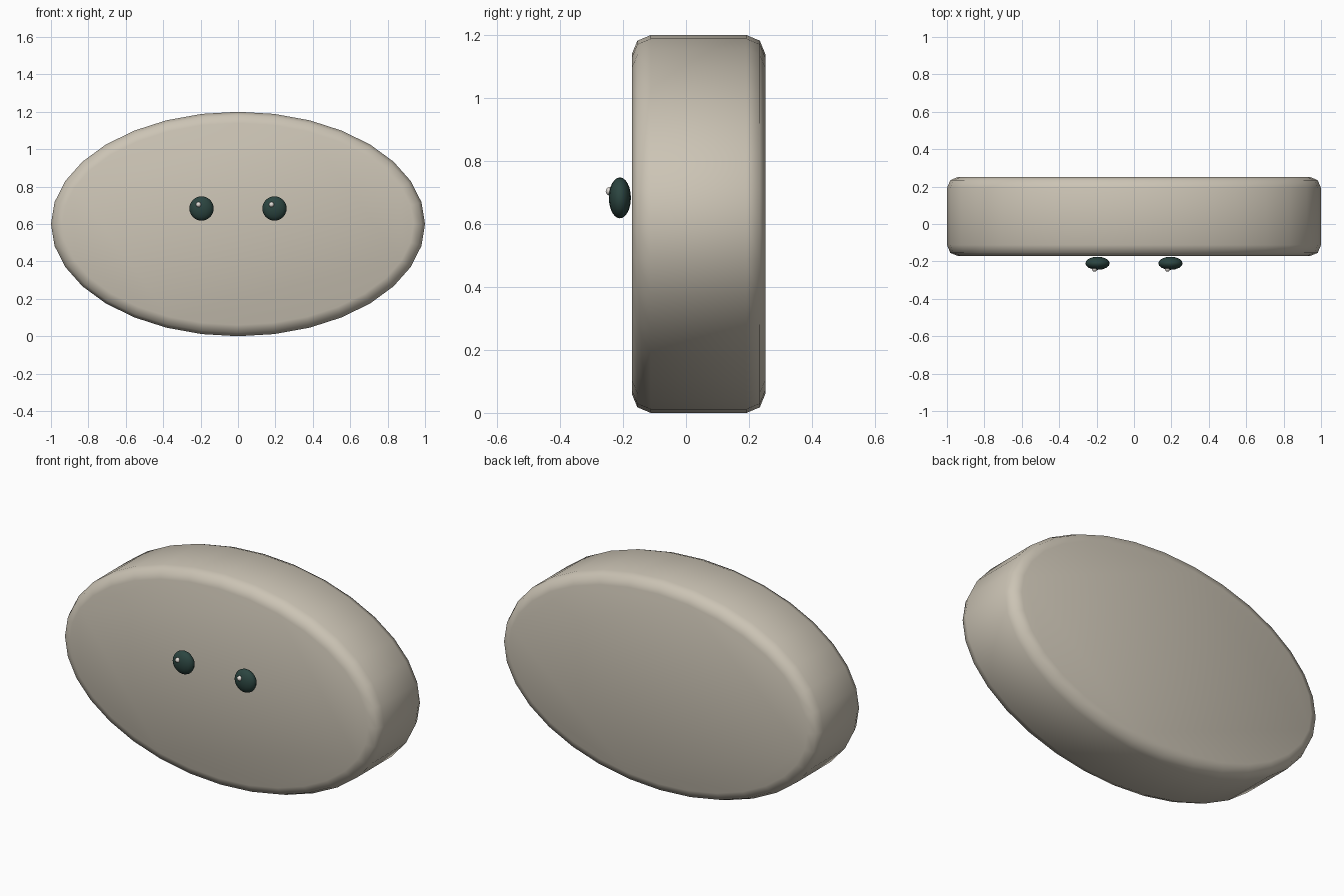
import bpy, math

if "Cube" in bpy.data.objects:
    bpy.data.objects.remove(bpy.data.objects["Cube"])


def material(name, rgb):
    m = bpy.data.materials.new(name)
    m.diffuse_color = (*rgb, 1)
    m.use_nodes = True
    m.node_tree.nodes["Principled BSDF"].inputs["Base Color"].default_value = m.diffuse_color
    return m


stone = material("stone", (0.60, 0.55, 0.46))
dark = material("dark_eye", (0.025, 0.06, 0.052))
light = material("eye_glint", (0.75, 0.72, 0.68))


def finish(ob, name, mat):
    ob.name = name
    ob.data.materials.append(mat)
    bpy.ops.object.transform_apply(location=False, rotation=True, scale=True)
    bpy.ops.object.shade_smooth()
    return ob


def ball(name, loc, scale, seg, rings, mat):
    bpy.ops.mesh.primitive_uv_sphere_add(segments=seg, ring_count=rings, radius=1, location=loc)
    ob = bpy.context.object
    ob.scale = scale
    return finish(ob, name, mat)


# Flat oval body with a rounded rim
y_front, y_back = -0.172, 0.252
bpy.ops.mesh.primitive_cylinder_add(vertices=32, radius=1, depth=1,
                                    location=(0, (y_front + y_back) / 2, 0.6),
                                    rotation=(math.pi / 2, 0, 0))
body = bpy.context.object
body.scale = (1.0, 0.6, y_back - y_front)
finish(body, "body", stone)
rim = body.modifiers.new("rim", 'BEVEL')
rim.width = 0.06
rim.segments = 2
rim.limit_method = 'ANGLE'
rim.angle_limit = math.radians(50)

# Eyes, each with a small glint on its upper left
for side, x in (("left", -0.195), ("right", 0.195)):
    ball(side + "_eye", (x, -0.21, 0.683), (0.065, 0.035, 0.065), 16, 12, dark)
    ball(side + "_glint", (x - 0.016, -0.241, 0.704), (0.014, 0.014, 0.014), 10, 8, light)
